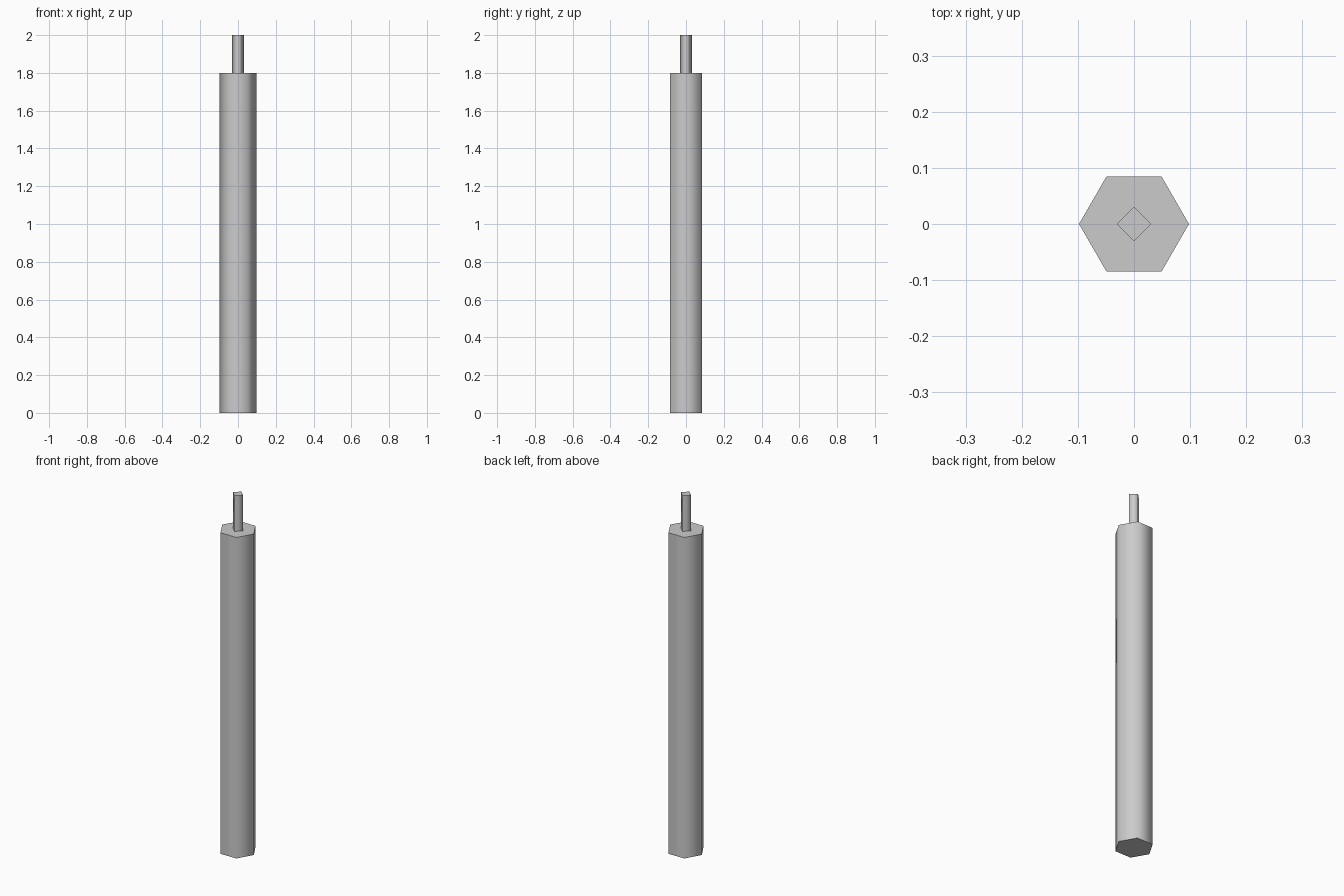
import bpy, bmesh, math
from mathutils import Matrix

if "Cube" in bpy.data.objects:
    bpy.data.objects.remove(bpy.data.objects["Cube"])


def prism(name, sides, radius, z0, z1):
    """Upright prism with corners on the x axis, smooth walls and flat caps."""
    bm = bmesh.new()
    place = Matrix.Translation((0, 0, (z0 + z1) / 2)) @ Matrix.Rotation(math.pi / 2, 4, 'Z')
    bmesh.ops.create_cone(bm, cap_ends=True, segments=sides, radius1=radius,
                          radius2=radius, depth=z1 - z0, matrix=place)
    bm.normal_update()
    for face in bm.faces:
        face.smooth = abs(face.normal.z) < 0.5
    mesh = bpy.data.meshes.new(name)
    bm.to_mesh(mesh)
    bm.free()
    obj = bpy.data.objects.new(name, mesh)
    bpy.context.collection.objects.link(obj)
    return obj


# Hexagonal shaft
prism("shaft", 6, 0.098, 0.0, 1.8)

# Thin square pin on top
prism("top_pin", 4, 0.031, 1.8, 2.0)
